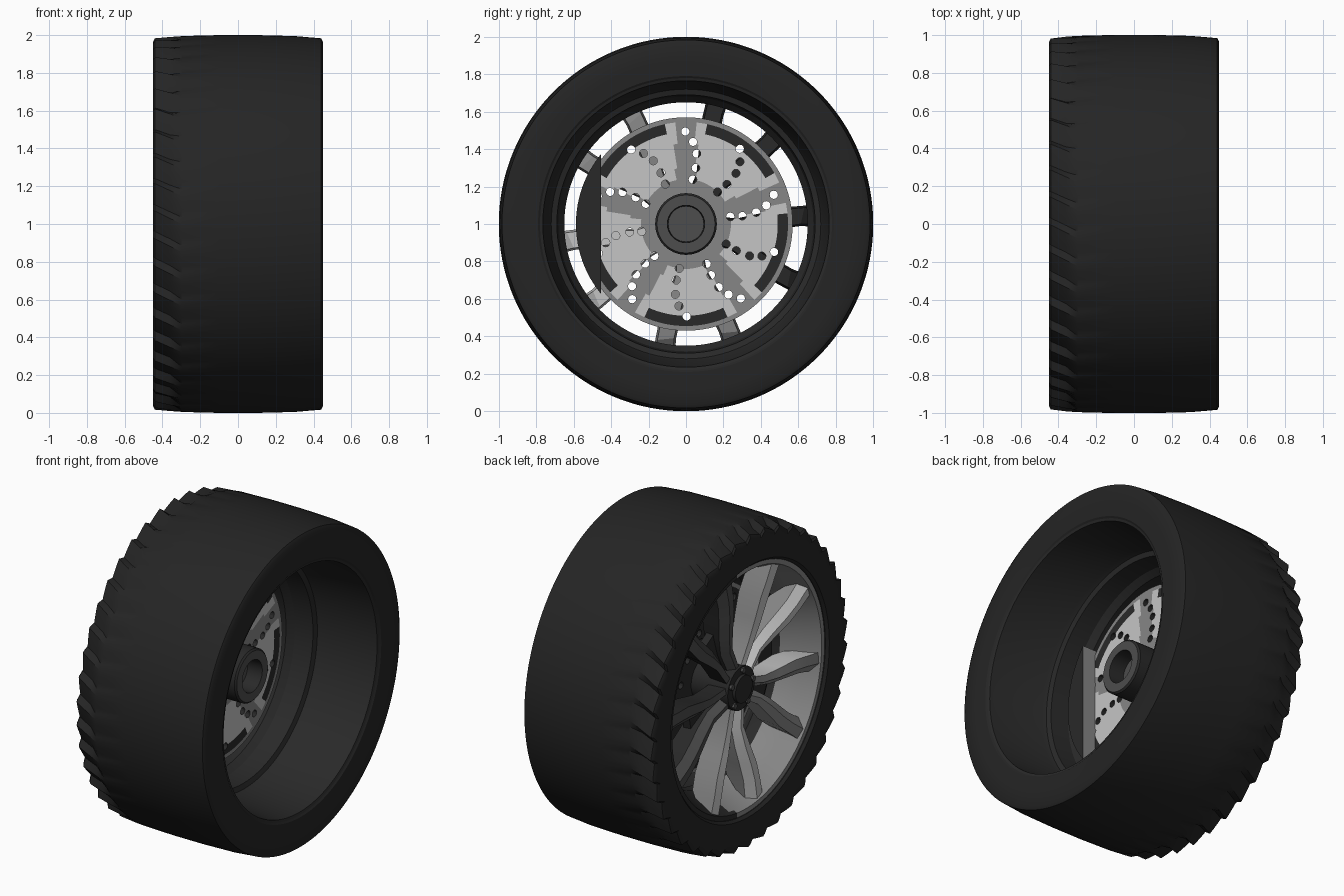
import bpy, bmesh, math
from math import sin, cos, radians, pi, tau
from mathutils import Vector

if "Cube" in bpy.data.objects:
    bpy.data.objects.remove(bpy.data.objects["Cube"])

CZ = 1.0  # axle height; the axle runs along x


def mat(name, v):
    m = bpy.data.materials.new(name)
    m.diffuse_color = (v, v, v, 1)
    m.use_nodes = True
    m.node_tree.nodes["Principled BSDF"].inputs["Base Color"].default_value = m.diffuse_color
    return m


RUBBER = mat("black rubber", 0.018)
DARK = mat("dark metal", 0.022)
CHAR = mat("charcoal metal", 0.075)
MID = mat("mid grey metal", 0.24)
LIGHT = mat("light grey metal", 0.56)


def polar(x, r, a):
    return Vector((x, r * cos(a), CZ + r * sin(a)))


def finish(bm, name, mats, smooth=30):
    bmesh.ops.recalc_face_normals(bm, faces=bm.faces[:])
    me = bpy.data.meshes.new(name)
    bm.to_mesh(me)
    bm.free()
    ob = bpy.data.objects.new(name, me)
    bpy.context.collection.objects.link(ob)
    for m in mats:
        me.materials.append(m)
    if smooth:
        bpy.ops.object.select_all(action='DESELECT')
        ob.select_set(True)
        bpy.context.view_layer.objects.active = ob
        bpy.ops.object.shade_smooth_by_angle(angle=radians(smooth))
    return ob


def lathe(name, profile, mats, n=96, warp=None, rule=None, smooth=30):
    """Spin a closed (x, r) profile about the axle."""
    bm = bmesh.new()
    rings = []
    for j in range(n):
        ring = []
        for x, r in profile:
            a = tau * j / n
            if warp:
                r, a = warp(x, r, a, j)
            ring.append(bm.verts.new(polar(x, r, a)))
        rings.append(ring)
    k = len(profile)
    for j in range(n):
        for i in range(k):
            p, q = rings[j], rings[(j + 1) % n]
            f = bm.faces.new((p[i], p[(i + 1) % k], q[(i + 1) % k], q[i]))
            if rule:
                f.material_index = rule(i, f.calc_center_median())
    return finish(bm, name, mats, smooth)


def cylinder(bm, x0, x1, r, n, cy=0.0, cz=CZ):
    loops = [[bm.verts.new((x, cy + r * cos(tau * j / n), cz + r * sin(tau * j / n)))
              for j in range(n)] for x in (x0, x1)]
    for j in range(n):
        k = (j + 1) % n
        bm.faces.new((loops[0][j], loops[0][k], loops[1][k], loops[1][j]))
    bm.faces.new(loops[0][::-1])
    bm.faces.new(loops[1])


# Tyre: near-square section, saw-tooth tread blocks on the outer (-x) shoulder
def tread(x, r, a, j):
    if x < -0.30 and r > 0.94:
        depth = 0.0 if x > -0.35 else 0.035
        return r - depth * (j % 4) / 3, a + (x + 0.30) * 0.5
    return r, a


tyre = [(0.43, 0.765), (0.447, 0.79), (0.45, 0.88), (0.45, 0.965), (0.44, 0.983),
        (0.30, 0.995), (0.10, 1.0), (-0.10, 1.0), (-0.30, 0.995), (-0.36, 0.991),
        (-0.44, 0.983), (-0.45, 0.965), (-0.45, 0.88), (-0.447, 0.79), (-0.43, 0.775)]
lathe("tyre", tyre, [RUBBER], n=168, warp=tread)

# Rim barrel: stepped well, flaring to the outer lip
barrel = [(0.44, 0.78), (0.435, 0.765), (0.08, 0.73), (0.05, 0.72), (0.04, 0.69),
          (-0.08, 0.68), (-0.12, 0.65), (-0.20, 0.65), (-0.32, 0.70), (-0.40, 0.735),
          (-0.425, 0.745), (-0.425, 0.775), (-0.39, 0.785)]
lathe("rim_barrel", barrel, [DARK, MID],
      rule=lambda i, c: 1 if 7 <= i <= 10 and c.y < 0.12 else 0)


# Five twin spokes, each leg a swept box section
# stations: radius, sideways offset, half width, front x, back x
STATIONS = [(0.09, 0.035, 0.030, -0.375, -0.25), (0.26, 0.050, 0.036, -0.37, -0.24),
            (0.38, 0.090, 0.050, -0.385, -0.23), (0.50, 0.140, 0.058, -0.40, -0.23),
            (0.60, 0.172, 0.056, -0.41, -0.24), (0.72, 0.200, 0.062, -0.415, -0.33)]


def spoke(index, deg, front, side):
    a = radians(deg)
    rad, tan = Vector((0, cos(a), sin(a))), Vector((0, -sin(a), cos(a)))
    hub = Vector((0, 0, CZ))
    bm = bmesh.new()
    for s in (1, -1):
        prev = None
        for r, o, w, xf, xb in STATIONS:
            def pt(off, x):
                return bm.verts.new(hub + rad * r + tan * s * off + Vector((x, 0, 0)))
            # the front slopes down towards the slot between the legs
            sec = [pt(o - w, xf + 0.045), pt(o - w * 0.1, xf), pt(o + w, xf + 0.008),
                   pt(o + w * 0.8, xb), pt(o - w * 0.8, xb)]
            if prev:
                for i in range(5):
                    k = (i + 1) % 5
                    f = bm.faces.new((prev[i], prev[k], sec[k], sec[i]))
                    f.material_index = 0 if i < 2 else 1
            else:
                bm.faces.new(sec)
            prev = sec
        bm.faces.new(prev)
    # recessed web joining the two legs near the hub
    web = [hub + rad * r + tan * o for r, o in ((0.1, -.03), (0.1, .03), (0.40, .07), (0.40, -.07))]
    lo = [bm.verts.new(p + Vector((-0.30, 0, 0))) for p in web]
    hi = [bm.verts.new(p + Vector((-0.25, 0, 0))) for p in web]
    faces = [bm.faces.new(lo), bm.faces.new(hi[::-1])]
    faces += [bm.faces.new((lo[i], lo[(i + 1) % 4], hi[(i + 1) % 4], hi[i])) for i in range(4)]
    for f in faces:
        f.material_index = 2
    finish(bm, f"spoke_{index}", [front, side, DARK], 25)


for i, (d, front, side) in enumerate([(60, CHAR, DARK), (132, LIGHT, MID), (204, MID, LIGHT),
                                      (276, LIGHT, MID), (348, CHAR, DARK)]):
    spoke(i + 1, d, front, side)

# Centre cap and wheel nuts on the outer face
bm = bmesh.new()
cylinder(bm, -0.385, -0.10, 0.135, 32)
cylinder(bm, -0.405, -0.38, 0.085, 32)
finish(bm, "centre_cap", [DARK])
bm = bmesh.new()
for k in range(5):
    p = polar(0, 0.112, radians(96 + 72 * k))
    cylinder(bm, -0.40, -0.37, 0.018, 6, p.y, p.z)
finish(bm, "wheel_nuts", [CHAR], 0)

# Axle hub: open tube facing inwards
lathe("axle_hub", [(-0.11, 0.165), (0.09, 0.165), (0.10, 0.155), (0.10, 0.10),
                   (0.0, 0.095), (0.0, 0.001), (-0.11, 0.001)], [DARK, CHAR], n=32,
      rule=lambda i, c: 1 if i in (2, 4) else 0)


# Brake disc: painted by radius and angle on a polar grid
def disc_rule(i, c):
    y, z = c.y, c.z - CZ
    r = math.hypot(y, z)
    if i >= 8:
        return 2 if r < 0.545 else 1
    if r > 0.54 or r < 0.24:
        return 1
    off = abs((math.degrees(math.atan2(z, y)) - 90 + 36) % 72 - 36)
    if off < math.degrees(0.055 / r):
        return 1
    return 2 if r > 0.49 and off > 11 else 0


radii = [0.10, 0.24, 0.30, 0.36, 0.43, 0.49, 0.545, 0.57]
disc = lathe("brake_disc", [(-0.09, r) for r in radii] + [(-0.13, r) for r in radii[::-1]],
             [LIGHT, MID, DARK], n=120, rule=disc_rule, smooth=0)

# Ten swirled rows of drilled holes
bm = bmesh.new()
for k in range(10):
    for r, off in ((0.494, 0), (0.44, -5.3), (0.38, -9), (0.304, -10.3), (0.24, -9)):
        p = polar(0, r, radians(18 + 36 * k + off + 0.4))
        cylinder(bm, -0.2, 0.0, 0.022, 12, p.y, p.z)
cutter = finish(bm, "hole_cutter", [DARK], 0)
cutter.hide_render = True
cutter.hide_set(True)
mod = disc.modifiers.new("holes", 'BOOLEAN')
mod.operation = 'DIFFERENCE'
mod.solver = 'EXACT'
mod.object = cutter
bpy.context.view_layer.objects.active = disc
bpy.ops.object.modifier_apply(modifier="holes")
bpy.data.objects.remove(cutter)

# Brake caliper: circle segment straddling the disc, bright inner edge
bm = bmesh.new()
arc = [radians(180 - 39.5 + 79 * i / 16) for i in range(17)]
a = [bm.verts.new(polar(-0.19, 0.588, t)) for t in arc]
b = [bm.verts.new(polar(0.0, 0.588, t)) for t in arc]
bm.faces.new(a)
bm.faces.new(b[::-1])
for i in range(17):
    k = (i + 1) % 17
    f = bm.faces.new((a[i], a[k], b[k], b[i]))
    f.material_index = 1 if i == 16 else 0
finish(bm, "brake_caliper", [DARK, MID])
